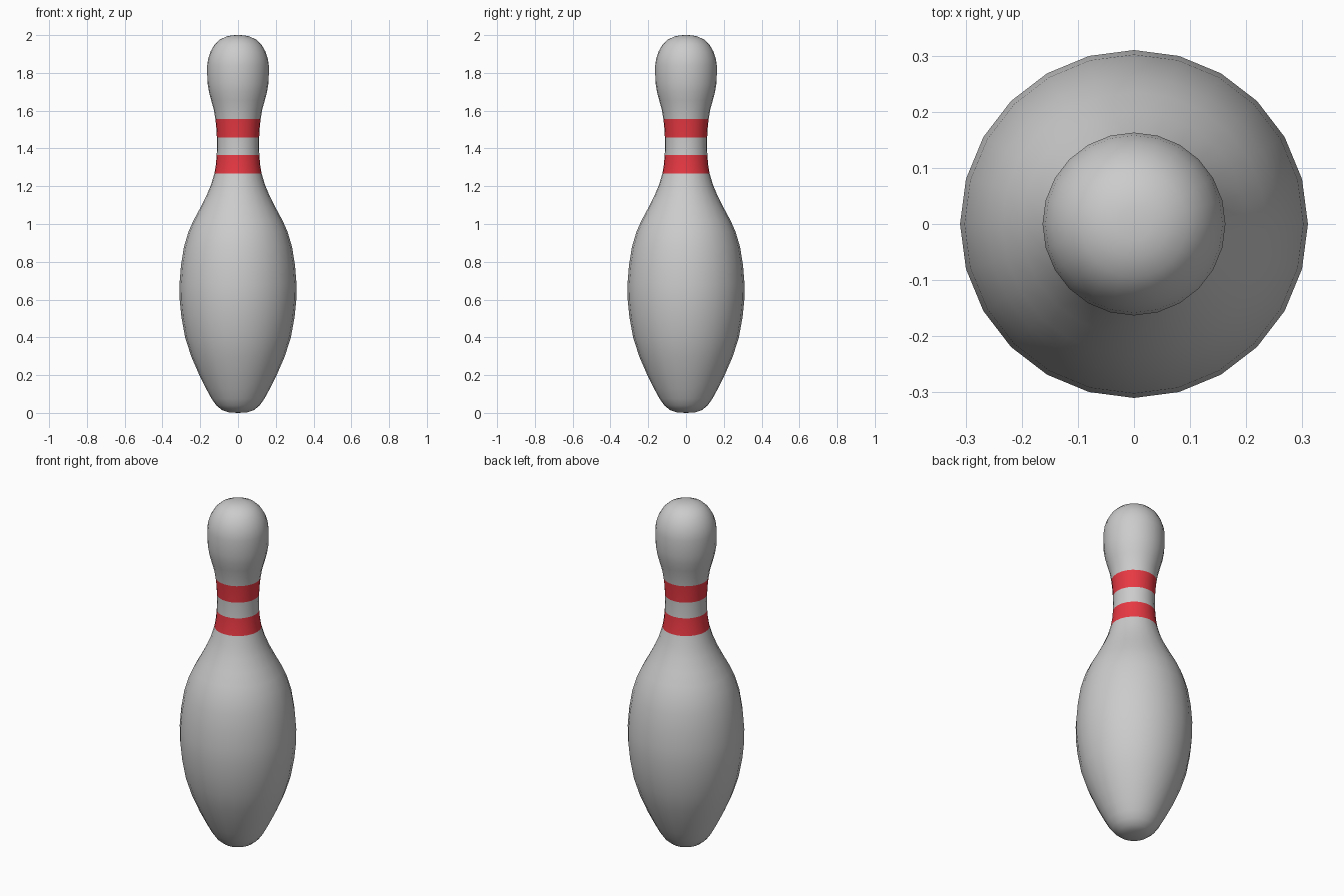
import bpy, bmesh, math

if "Cube" in bpy.data.objects:
    bpy.data.objects.remove(bpy.data.objects["Cube"])

SIDES = 24

# (radius, height) outline of the whole pin, from base to crown
PROFILE = [
    (0, 0), (0.05, 0.003), (0.085, 0.015), (0.115, 0.04), (0.14, 0.075),
    (0.17, 0.13), (0.205, 0.2), (0.248, 0.3), (0.28, 0.4), (0.3, 0.51),
    (0.309, 0.6), (0.31, 0.68), (0.302, 0.78), (0.286, 0.88), (0.262, 0.96),
    (0.235, 1.02), (0.2, 1.085), (0.167, 1.15), (0.142, 1.21),
    (0.125, 1.268), (0.117, 1.315), (0.113, 1.366), (0.111, 1.41),
    (0.112, 1.457), (0.115, 1.51), (0.12, 1.557), (0.128, 1.605),
    (0.142, 1.655), (0.154, 1.7), (0.161, 1.745), (0.163, 1.79),
    (0.163, 1.84), (0.158, 1.875), (0.146, 1.912), (0.124, 1.95),
    (0.095, 1.977), (0.06, 1.993), (0.03, 1.999), (0, 2.0),
]


def lathe(name, low, high, material=None):
    """Revolve the part of the outline between two heights."""
    bm = bmesh.new()
    rings = []
    for r, z in PROFILE:
        if not low <= z <= high:
            continue
        if r == 0:
            rings.append([bm.verts.new((0, 0, z))] * SIDES)
        else:
            angles = [math.tau * i / SIDES for i in range(SIDES)]
            rings.append([bm.verts.new((r * math.cos(a), r * math.sin(a), z))
                          for a in angles])
    for a, b in zip(rings, rings[1:]):
        for i in range(SIDES):
            j = (i + 1) % SIDES
            corners = list(dict.fromkeys((a[i], a[j], b[j], b[i])))
            bm.faces.new(corners).smooth = True
    mesh = bpy.data.meshes.new(name)
    bm.to_mesh(mesh)
    bm.free()
    if material:
        mesh.materials.append(material)
    obj = bpy.data.objects.new(name, mesh)
    bpy.context.collection.objects.link(obj)
    return obj


red = bpy.data.materials.new("red")
red.diffuse_color = (0.8, 0.04, 0.055, 1)
red.use_nodes = True
red.node_tree.nodes["Principled BSDF"].inputs["Base Color"].default_value = red.diffuse_color

# Belly, two red neck stripes with a plain gap, and the head
lathe("belly", 0, 1.268)
lathe("lower_stripe", 1.268, 1.366, red)
lathe("neck", 1.366, 1.457)
lathe("upper_stripe", 1.457, 1.557, red)
lathe("head", 1.557, 2.0)
